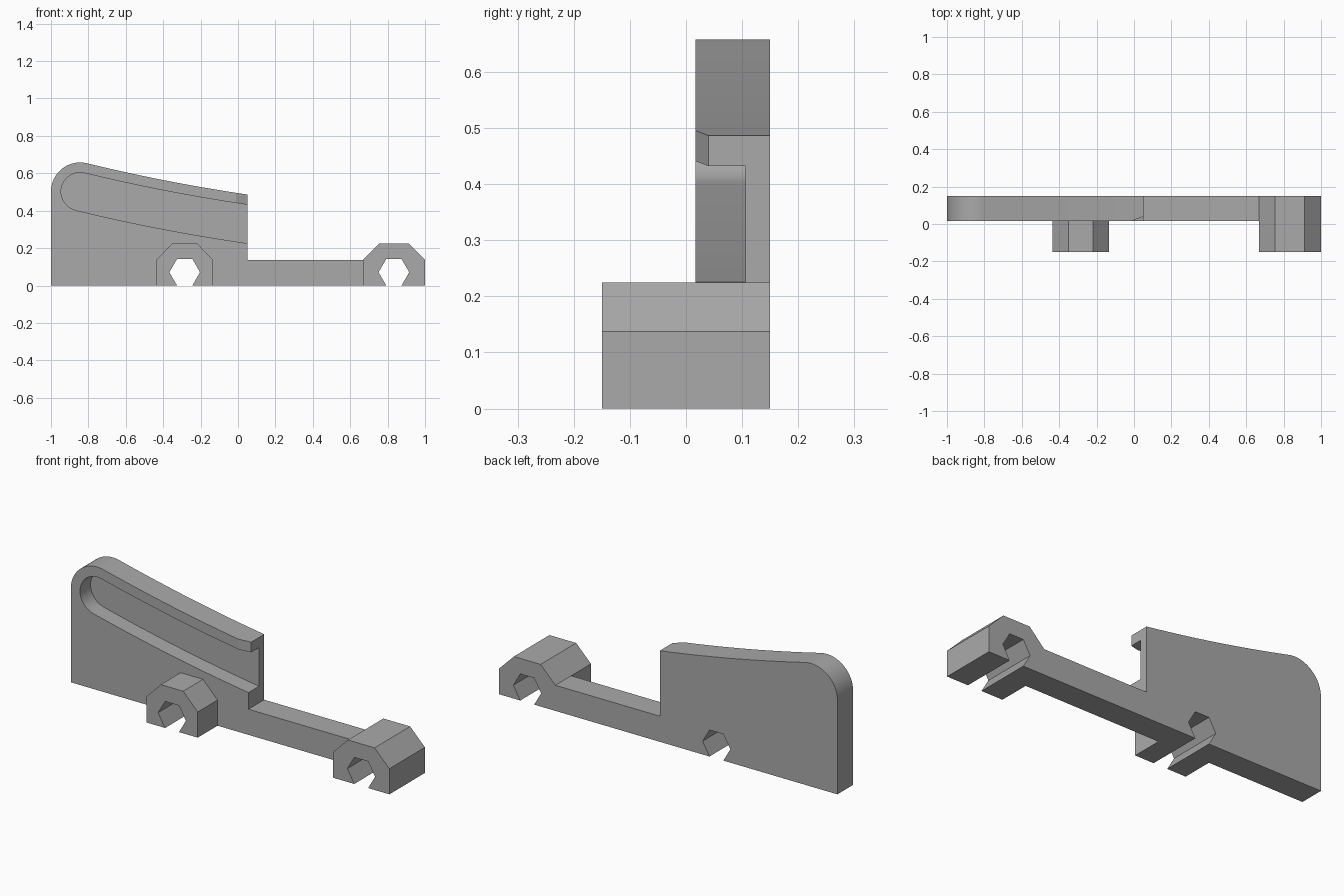
import bpy
import bmesh
from math import sin, cos, radians, sqrt, atan

cube = bpy.data.objects.get("Cube")
if cube:
    bpy.data.objects.remove(cube, do_unlink=True)

grey = bpy.data.materials.new("plain grey")
grey.use_nodes = True
COLOUR = (0.40, 0.40, 0.40, 1)
grey.diffuse_color = COLOUR
grey.node_tree.nodes["Principled BSDF"].inputs["Base Color"].default_value = COLOUR

BACK, FACE, FRONT = 0.15, 0.017, -0.15      # depths of the plate and the clips
HEAD_X, END_X = -0.844, 0.05                # rounded head and open end of the slot
CLIPS = {"left": (-0.285, 0.152, 0.066), "right": (0.8335, 0.1665, 0.079)}


def prism(name, points, low, high, axis="y"):
    """Extrude a flat profile (x,z along y, or x,y along z)."""
    bm = bmesh.new()
    place = (lambda a, b: (a, low, b)) if axis == "y" else (lambda a, b: (a, b, low))
    face = bm.faces.new([bm.verts.new(place(a, b)) for a, b in points])
    top = bmesh.ops.extrude_face_region(bm, geom=[face])["geom"]
    move = (0, high - low, 0) if axis == "y" else (0, 0, high - low)
    bmesh.ops.translate(bm, vec=move, verts=[v for v in top if isinstance(v, bmesh.types.BMVert)])
    bmesh.ops.recalc_face_normals(bm, faces=bm.faces)
    mesh = bpy.data.meshes.new(name)
    bm.to_mesh(mesh)
    bm.free()
    mesh.materials.append(grey)
    obj = bpy.data.objects.new(name, mesh)
    bpy.context.collection.objects.link(obj)
    return obj


def combine(target, tool, operation):
    """Apply a boolean and discard the tool."""
    bpy.context.view_layer.objects.active = target
    mod = target.modifiers.new(operation, "BOOLEAN")
    mod.operation, mod.solver, mod.object = operation, "EXACT", tool
    bpy.ops.object.modifier_apply(modifier=mod.name)
    bpy.data.objects.remove(tool, do_unlink=True)


# Sagging centre line shared by the slot and the top edge
def centre(x):
    t = (x - HEAD_X) / (END_X - HEAD_X)
    return 0.502 - 0.173 * t - 0.044 * t * (1 - t)


def slope(x):
    return (centre(x + 0.001) - centre(x - 0.001)) / 0.002


TILT = atan(slope(HEAD_X))


def rail(radius, side, end):
    """Offset of the centre line, from the head to the given end."""
    start = HEAD_X - side * radius * sin(TILT)
    xs = [start + (end - start) * i / 20 for i in range(21)]
    return [(x, centre(x) + side * radius * sqrt(1 + slope(x) ** 2)) for x in xs]


def head(radius, stop):
    """Rounded head, from the upper rail round to the stop angle."""
    begin = radians(90) + TILT
    angles = [begin + (stop - begin) * i / 24 for i in range(1, 25)]
    return [(HEAD_X + radius * cos(a), centre(HEAD_X) + radius * sin(a)) for a in angles]


# Backing plate with its low arm
outline = rail(0.156, 1, END_X)[::-1] + head(0.156, radians(180))
outline += [(-1, 0), (0.8, 0), (0.8, 0.137), (END_X, 0.137)]
body = prism("slotted_bracket", outline, FACE, BACK)

# Curved slot, open at one end
slot = rail(0.102, 1, 0.1)[::-1] + head(0.102, radians(270) + TILT)
slot += rail(0.102, -1, 0.1)[1:]
combine(body, prism("slot_cutter", slot, -0.1, 0.106), "DIFFERENCE")

# Lead-in bevel on the upper lip
bevel = [(-0.036, 0.007), (0.076, 0.007), (0.076, 0.05)]
combine(body, prism("lip_cutter", bevel, 0.33, 0.6, "z"), "DIFFERENCE")

# Clip blocks with sloping shoulders
for side, (x, half, flat) in CLIPS.items():
    block = [(x - half, 0), (x + half, 0), (x + half, 0.137), (x + flat, 0.225),
             (x - flat, 0.225), (x - half, 0.137)]
    depth = BACK if side == "right" else 0.06
    combine(body, prism(side + "_clip", block, FRONT, depth), "UNION")

# Six-sided channels, open underneath
for x, half, flat in CLIPS.values():
    r = 0.082
    ring = [(x + r * cos(radians(a)), 0.071 + r * sin(radians(a))) for a in range(0, 181, 60)]
    ring += [(x - r / 2, 0), (x - r / 2, -0.05), (x + r / 2, -0.05), (x + r / 2, 0)]
    combine(body, prism("channel_cutter", ring, -0.3, 0.3), "DIFFERENCE")

bpy.ops.object.select_all(action="DESELECT")
body.select_set(True)
bpy.context.view_layer.objects.active = body
bpy.ops.object.shade_smooth_by_angle(angle=radians(15))
